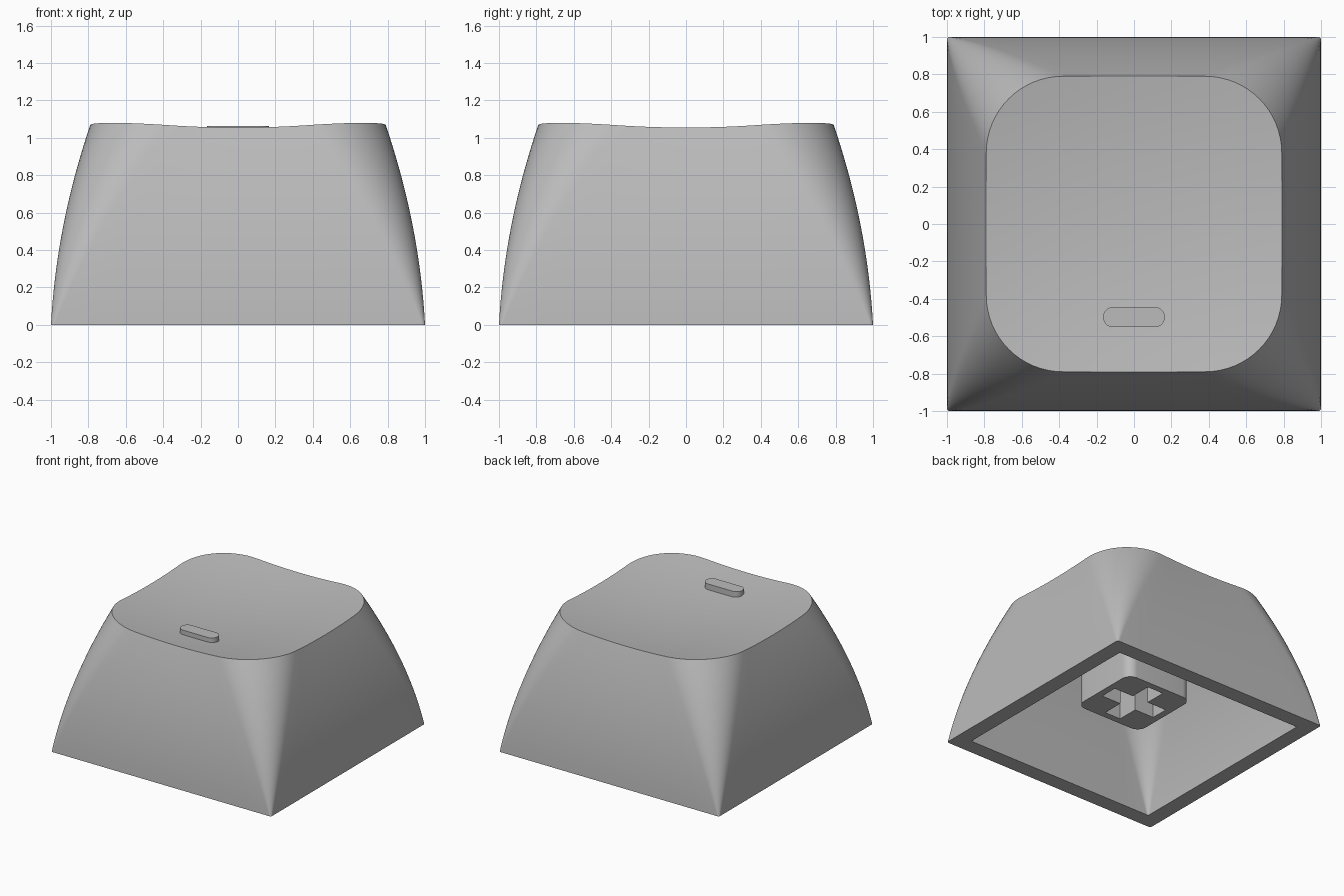
import bpy
import bmesh
import math

if "Cube" in bpy.data.objects:
    bpy.data.objects.remove(bpy.data.objects["Cube"], do_unlink=True)

grey = bpy.data.materials.new("plain grey plastic")
grey.use_nodes = True
colour = (0.5, 0.5, 0.5, 1)
grey.diffuse_color = colour
grey.node_tree.nodes["Principled BSDF"].inputs["Base Color"].default_value = colour


def rounded_box(hx, hy, radius, arc=16, straight=10):
    """Counter-clockwise outline of a rounded rectangle, with divided sides."""
    corners = []
    for k, (sx, sy) in enumerate([(1, 1), (-1, 1), (-1, -1), (1, -1)]):
        cx, cy = sx * (hx - radius), sy * (hy - radius)
        angles = [math.pi / 2 * (k + i / arc) for i in range(arc + 1)]
        corners.append([(cx + radius * math.cos(a), cy + radius * math.sin(a)) for a in angles])
    points = []
    for k, corner in enumerate(corners):
        points += corner
        (ax, ay), (bx, by) = corner[-1], corners[(k + 1) % 4][0]
        for i in range(1, straight):
            f = i / straight
            points.append((ax + (bx - ax) * f, ay + (by - ay) * f))
    return points


def add_ring(bm, points, height):
    """Height is a number or a function of x and y."""
    return [bm.verts.new((x, y, height(x, y) if callable(height) else height))
            for x, y in points]


def bridge(bm, a, b):
    n = len(a)
    for i in range(n):
        j = (i + 1) % n
        bm.faces.new((a[i], a[j], b[j], b[i]))


def finish(bm, name):
    bmesh.ops.recalc_face_normals(bm, faces=bm.faces)
    mesh = bpy.data.meshes.new(name)
    bm.to_mesh(mesh)
    bm.free()
    mesh.materials.append(grey)
    obj = bpy.data.objects.new(name, mesh)
    bpy.context.collection.objects.link(obj)
    bpy.ops.object.select_all(action="DESELECT")
    obj.select_set(True)
    bpy.context.view_layer.objects.active = obj
    bpy.ops.object.shade_smooth_by_angle(angle=math.radians(30))
    return obj


def dish(x, y):
    return 0.998 + 0.0915 * (x * x + y * y)


# Hollow cap: inner ceiling, inner walls, rim, curved outer walls, dished top
CEILING = 0.86
LEVELS = 16
bm = bmesh.new()
rings = []
for i in range(LEVELS + 1):
    t = 1 - i / LEVELS
    half = 0.87 - 0.05 * t - 0.13 * t * t
    rings.append(add_ring(bm, rounded_box(half, half, 0.015 + 0.3 * t), CEILING * t))
bm.faces.new(rings[0])

top_outline = rounded_box(0.79, 0.79, 0.41)
for i in range(LEVELS + 1):
    t = i / LEVELS
    half = 1 - 0.057 * t - 0.153 * t * t
    outline = rounded_box(half, half, 0.015 + 0.395 * t)
    rings.append([bm.verts.new((x, y, t * dish(*top)))
                  for (x, y), top in zip(outline, top_outline)])

STEPS = 10
for i in range(1, STEPS):
    s = 1 - i / STEPS
    rings.append(add_ring(bm, [(x * s, y * s) for x, y in top_outline], dish))
for a, b in zip(rings, rings[1:]):
    bridge(bm, a, b)
centre = bm.verts.new((0, 0, dish(0, 0)))
last = rings[-1]
for i in range(len(last)):
    bm.faces.new((last[i], last[(i + 1) % len(last)], centre))
finish(bm, "cap_shell")

# Raised pill-shaped marker on the front of the dish
bm = bmesh.new()
pill = [(x, y - 0.498) for x, y in rounded_box(0.165, 0.054, 0.0535, 12, 2)]
low = add_ring(bm, pill, 0.98)
high = add_ring(bm, pill, 1.064)
bridge(bm, low, high)
bm.faces.new(low)
bm.faces.new(high)
finish(bm, "finger_marker")

# Mounting stem with a cross-shaped socket
STEM_BOTTOM = 0.27
LONG, THIN = 0.25, 0.073
cross = []
for k in range(4):
    c, s = round(math.cos(k * math.pi / 2)), round(math.sin(k * math.pi / 2))
    for x, y in [(LONG, -THIN), (LONG, THIN), (THIN, THIN)]:
        cross.append((x * c - y * s, x * s + y * c))

bm = bmesh.new()
ends = []
for outline, top in [(rounded_box(0.305, 0.305, 0.08, 10, 1), 0.9), (cross, CEILING - 0.01)]:
    low = add_ring(bm, outline, STEM_BOTTOM)
    high = add_ring(bm, outline, top)
    bridge(bm, low, high)
    bm.faces.new(high)
    ends += [bm.edges.get((low[i - 1], low[i])) for i in range(len(low))]
bmesh.ops.triangle_fill(bm, edges=ends, use_beauty=True, normal=(0, 0, -1))
finish(bm, "mounting_stem")
